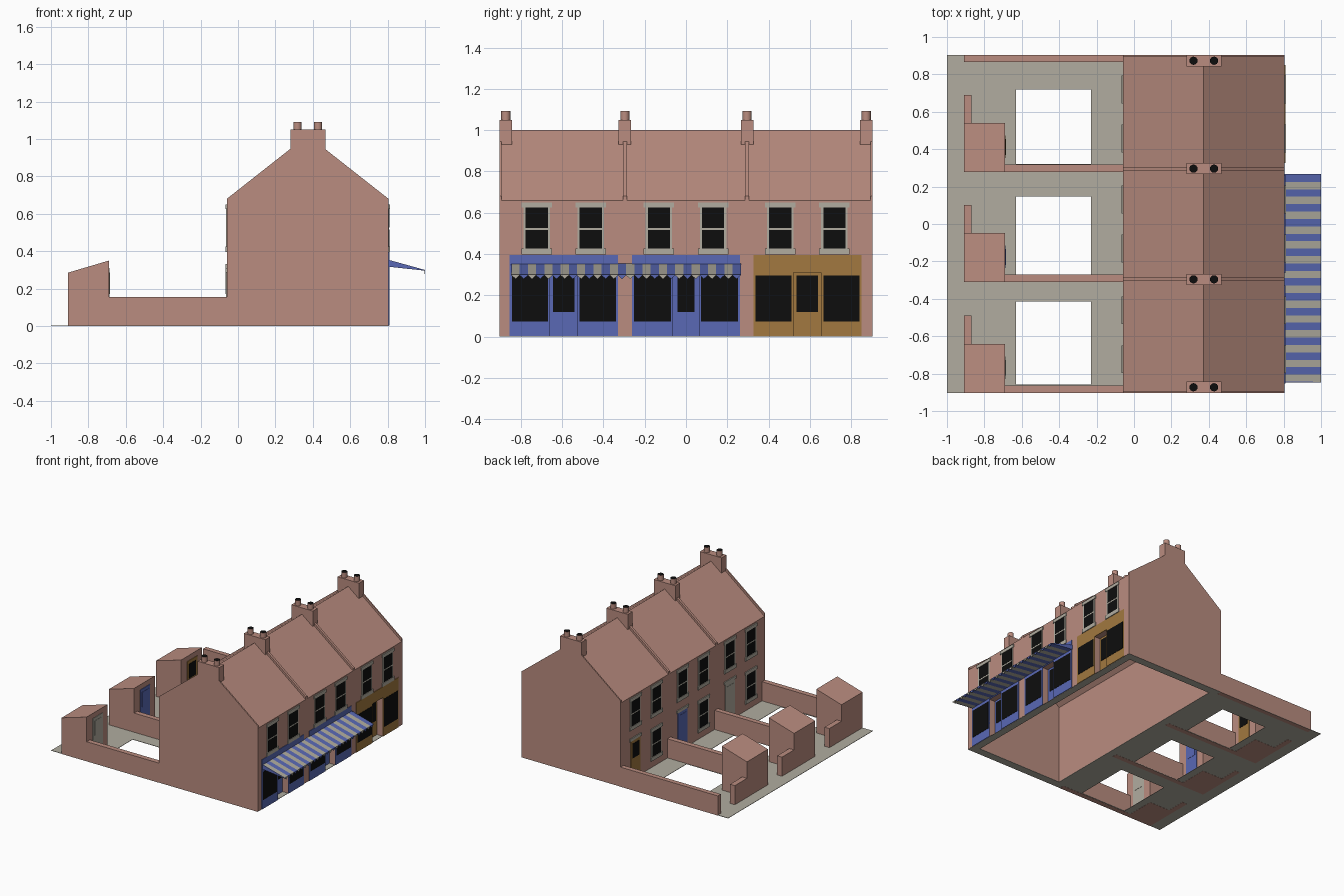
import bpy, bmesh, math

if "Cube" in bpy.data.objects:
    bpy.data.objects.remove(bpy.data.objects["Cube"])

def material(name, rgb):
    m = bpy.data.materials.new(name)
    m.diffuse_color = (*rgb, 1)
    m.use_nodes = True
    m.node_tree.nodes["Principled BSDF"].inputs["Base Color"].default_value = m.diffuse_color
    return m

BRICK = material("pink_brick", (0.49, 0.265, 0.215))
STONE = material("grey_stone", (0.44, 0.415, 0.35))
BLUE = material("blue_paint", (0.10, 0.14, 0.46))
BROWN = material("brown_paint", (0.36, 0.19, 0.05))
BLACK = material("black_glass", (0.004, 0.004, 0.004))

def prism(profile, y0, y1, mat):
    """Profile of (x, z) points extruded along y."""
    return ("prism", profile, y0, y1, mat)

def box(x0, x1, y0, y1, z0, z1, mat):
    return prism([(x0, z0), (x1, z0), (x1, z1), (x0, z1)], y0, y1, mat)

def part(name, solids):
    """One object out of several prisms."""
    bm = bmesh.new()
    mats = []
    for _, profile, y0, y1, mat in solids:
        if mat not in mats:
            mats.append(mat)
        a = [bm.verts.new((x, y0, z)) for x, z in profile]
        b = [bm.verts.new((x, y1, z)) for x, z in profile]
        n = len(a)
        faces = [bm.faces.new(a), bm.faces.new(b[::-1])]
        faces += [bm.faces.new((a[i], b[i], b[(i + 1) % n], a[(i + 1) % n])) for i in range(n)]
        for f in faces:
            f.material_index = mats.index(mat)
    bmesh.ops.recalc_face_normals(bm, faces=bm.faces)
    me = bpy.data.meshes.new(name)
    bm.to_mesh(me)
    bm.free()
    for m in mats:
        me.materials.append(m)
    ob = bpy.data.objects.new(name, me)
    bpy.context.collection.objects.link(ob)
    return ob

def carve(ob, solids):
    cutter = part("cutter", solids)
    mod = ob.modifiers.new("carve", 'BOOLEAN')
    mod.operation, mod.object, mod.solver = 'DIFFERENCE', cutter, 'EXACT'
    bpy.context.view_layer.objects.active = ob
    bpy.ops.object.modifier_apply(modifier=mod.name)
    bpy.data.objects.remove(cutter)

XB, XF, XM, W = -0.06, 0.805, 0.3725, 0.903   # back wall, front wall, ridge, half length
HOUSES = (-0.592, 0.0, 0.588)
DOOR_W = (0.067, 0.062, 0.067)                # half widths of shop doorways
PAINT = (BLUE, BLUE, BROWN)

# Hollow terrace with recessed shop doorways
terrace = part("terrace", [prism([(XB, .002), (XF, .002), (XF, .66), (XM, 1.0), (XB, .66)], -W, W, BRICK)])
carve(terrace,
      [prism([(0.0, -.1), (.745, -.1), (.745, .62), (XM, .93), (0.0, .62)], -.84, .84, BRICK)] +
      [box(.752, .9, c - w, c + w, -.1, .31, BRICK) for c, w in zip(HOUSES, DOOR_W)])

# Ground slab, open under the house and in each yard
slab = part("ground_slab", [box(-1, .804, -W, W, .001, .004, STONE)])
carve(slab, [box(0.0, .745, -.84, .84, -.1, .1, STONE)] +
      [box(-.63, -.23, a, b, -.1, .1, STONE) for a, b in ((-.857, -.415), (-.27, .147), (.32, .72))])

# Roof parapets
chevron = [(XB, .655), (XM, .99), (XF, .655), (XF, .68), (XM, 1.02), (XB, .68)]
for y0, y1 in ((-W, -.893), (-.305, -.285), (.285, .305), (.893, W)):
    part("roof_parapet", [prism(chevron, y0, y1, BRICK)])

# Chimneys with two pots each
def pot(x, y):
    bm = bmesh.new()
    bmesh.ops.create_cone(bm, cap_ends=True, segments=16, radius1=.022, radius2=.022, depth=.05)
    for v in bm.verts:
        v.co.x += x
        v.co.y += y
        v.co.z += 1.067
    bm.normal_update()
    for f in bm.faces:
        f.material_index = int(f.normal.z > .9)
    me = bpy.data.meshes.new("chimney_pot")
    bm.to_mesh(me)
    bm.free()
    me.materials.append(BRICK)
    me.materials.append(BLACK)
    ob = bpy.data.objects.new("chimney_pot", me)
    bpy.context.collection.objects.link(ob)
    bpy.context.view_layer.objects.active = ob
    ob.select_set(True)
    bpy.ops.object.shade_smooth_by_angle(angle=math.radians(40))
    ob.select_set(False)

for y in (-.873, -.296, .296, .873):
    part("chimney_stack", [box(.28, .468, y - .03, y + .03, .93, 1.05, BRICK)])
    for x in (.318, .428):
        pot(x, y)

# Sash windows: plates on a wall plane at x, facing direction d
def sash(x, d, y, dz=0.0):
    def plate(t, hw, z0, z1, m):
        return box(x - d * .002, x + d * t, y - hw, y + hw, z0 + dz, z1 + dz, m)
    part("sash_window", [plate(.003, .064, .42, .63, STONE),
                         plate(.007, .074, .625, .65, STONE),
                         plate(.008, .074, .397, .426, STONE),
                         plate(.004, .054, .426, .516, BLACK),
                         plate(.004, .054, .526, .625, BLACK)])

for c in HOUSES:
    for off in (-.131, .131):
        sash(XF, 1, c + off)
        sash(XB, -1, c + off)
    sash(XB, -1, c - .131, -.34)

# Painted doors: outer leaf and upper panel
def door(name, x, d, y, paint):
    glass = BLACK if paint is BROWN else paint
    part(name, [box(x - d * .002, x + d * .004, y - .06, y + .06, .004, .31, paint),
                box(x, x + d * .006, y - .042, y + .042, .17, .285, glass)])

for c, paint in zip(HOUSES, (STONE, BLUE, BROWN)):
    door("back_door", XB, -1, c + .131, paint)
    part("back_door_lintel", [box(XB + .002, XB - .007, c + .057, c + .205, .31, .332, STONE)])
    # Yard wall, shed and rear stub wall
    y = c - .311
    part("shed", [prism([(-.91, 0), (-.69, 0), (-.69, .35), (-.91, .285)], y, y + .262, BRICK)])
    part("rear_wall", [box(-.91, -.868, y + .262, y + .413, 0, .155, BRICK)])
    part("yard_wall", [box(-.69, XB, y, y + .04, 0, .155, BRICK)])
    door("shed_door", -.69, 1, y + .135, paint)
part("yard_wall", [box(-.91, XB, W - .038, W, 0, .155, BRICK)])

# Shop fronts: painted panels around each doorway, display windows, recessed door
for c, w, paint in zip(HOUSES, DOOR_W, PAINT):
    h = .262
    part("shop_front", [box(XF - .002, XF + .004, c - h, c - w, .002, .395, paint),
                        box(XF - .002, XF + .004, c + w, c + h, .002, .395, paint),
                        box(XF - .002, XF + .004, c - w, c + w, .31, .395, paint)])
    part("display_windows", [box(XF, XF + .006, c + s * (w + .01), c + s * (h - .01), .073, .295, BLACK)
                             for s in (-1, 1)])
    g = w - (.015 if w > .065 else .021)
    part("shop_door", [box(.75, .757, c - w, c + w, .002, .31, paint),
                       box(.755, .759, c - g, c + g, .12, .295, BLACK)])

# Striped awning over the two blue shops, with pointed valance
A0, A1, N = -.845, .265, 28
step = (A1 - A0) / N
stripes = []
for i in range(N):
    y0 = A0 + i * step
    stripes.append(prism([(XF, .318), (1.0, .296), (1.0, .3), (XF, .353)], y0, y0 + step, BLUE if i % 2 else STONE))
part("awning", stripes)
for y in (A0, A1):
    part("awning_end", [prism([(XF, .317), (.999, .296), (.999, .3), (XF, .354)], y - .002, y + .002, BLUE)])

def tooth(i):
    y0 = A0 + i * step
    me = bpy.data.meshes.new("valance_tooth")
    me.from_pydata([(.999, y0, .297), (.999, y0 + step, .297), (.999, y0 + step / 2, .279)], [], [(0, 2, 1)])
    me.materials.append(BLUE if i % 2 else STONE)
    bm = bmesh.new()
    bm.from_mesh(me)
    bmesh.ops.solidify(bm, geom=bm.faces[:], thickness=.002)
    bm.to_mesh(me)
    bm.free()
    bpy.context.collection.objects.link(bpy.data.objects.new("valance_tooth", me))

for i in range(N):
    tooth(i)
